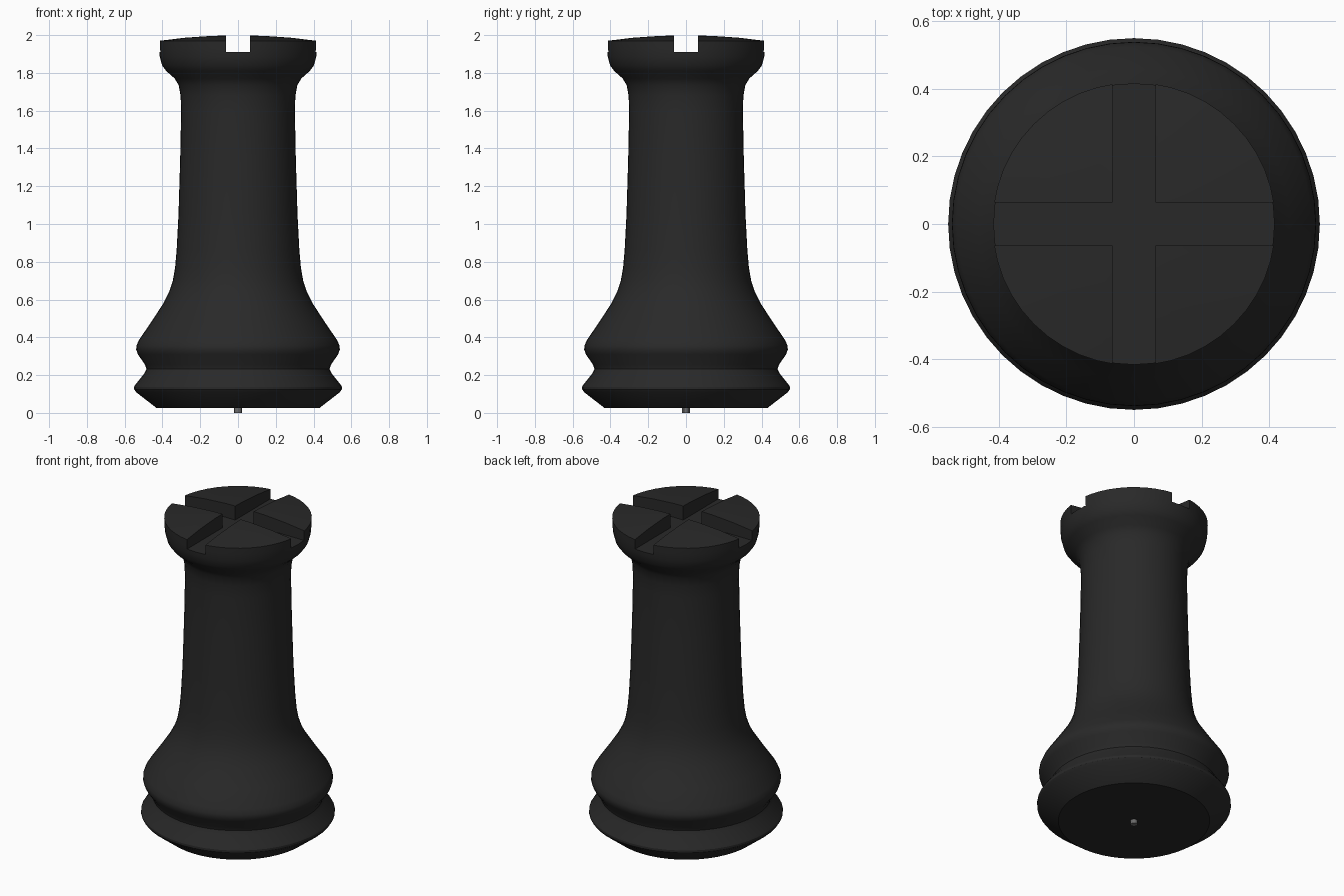
import bpy, bmesh, math
from mathutils import Matrix

if "Cube" in bpy.data.objects:
    bpy.data.objects.remove(bpy.data.objects["Cube"])


def material(name, rgb):
    m = bpy.data.materials.new(name)
    m.diffuse_color = (*rgb, 1)
    m.use_nodes = True
    m.node_tree.nodes["Principled BSDF"].inputs["Base Color"].default_value = m.diffuse_color
    return m


def make_object(name, bm, mat=None):
    bmesh.ops.recalc_face_normals(bm, faces=bm.faces)
    me = bpy.data.meshes.new(name)
    bm.to_mesh(me)
    bm.free()
    ob = bpy.data.objects.new(name, me)
    bpy.context.collection.objects.link(ob)
    if mat:
        me.materials.append(mat)
    return ob


def lathe(name, profile, segments, mat):
    bm = bmesh.new()
    verts = [bm.verts.new((r, 0, z)) for r, z in profile]
    edges = [bm.edges.new(p) for p in zip(verts, verts[1:])]
    bmesh.ops.spin(bm, geom=verts + edges, cent=(0, 0, 0), axis=(0, 0, 1),
                   angle=math.tau, steps=segments, use_duplicate=False)
    bmesh.ops.remove_doubles(bm, verts=bm.verts, dist=1e-4)
    return make_object(name, bm, mat)


def smooth(ob):
    bpy.ops.object.select_all(action='DESELECT')
    ob.select_set(True)
    bpy.context.view_layer.objects.active = ob
    bpy.ops.object.shade_smooth_by_angle(angle=math.radians(30))


black = material("black", (0.022, 0.022, 0.022))
grey = material("grey", (0.15, 0.15, 0.15))

# Turned body: base ring, collar, shaft, flared head, domed top
profile = [
    (0, 0.025), (0.43, 0.025), (0.54, 0.11), (0.55, 0.125), (0.55, 0.138),
    (0.543, 0.15), (0.495, 0.21), (0.485, 0.232), (0.492, 0.255),
    (0.53, 0.31), (0.539, 0.335), (0.538, 0.355), (0.525, 0.385),
    (0.46, 0.48), (0.395, 0.58), (0.365, 0.64), (0.345, 0.70), (0.333, 0.77),
    (0.325, 0.86), (0.315, 1.05), (0.306, 1.35), (0.301, 1.6), (0.304, 1.68),
    (0.314, 1.735), (0.335, 1.77), (0.38, 1.81), (0.402, 1.84),
    (0.414, 1.885), (0.418, 1.93), (0.419, 1.97),
    (0.29, 1.986), (0.15, 1.996), (0, 2.0)]
body = lathe("rook_body", profile, 48, black)

# Cross-shaped groove cut through the top
w, reach = 0.064, 0.7
bm = bmesh.new()
quarter = [(reach, -w), (reach, w), (w, w)]
outline = []
for k in range(4):
    c, s = round(math.cos(k * math.pi / 2)), round(math.sin(k * math.pi / 2))
    outline += [bm.verts.new((x * c - y * s, x * s + y * c, 1.91)) for x, y in quarter]
face = bm.faces.new(outline)
ext = bmesh.ops.extrude_face_region(bm, geom=[face])
top = [v for v in ext["geom"] if isinstance(v, bmesh.types.BMVert)]
bmesh.ops.translate(bm, verts=top, vec=(0, 0, 0.3))
cutter = make_object("groove_cutter", bm, black)
cutter.hide_render = True

cut = body.modifiers.new("grooves", 'BOOLEAN')
cut.operation = 'DIFFERENCE'
cut.solver = 'EXACT'
cut.object = cutter
bpy.context.view_layer.objects.active = body
bpy.ops.object.modifier_apply(modifier=cut.name)
bpy.data.objects.remove(cutter)
smooth(body)

# Small grey pin under the base
bm = bmesh.new()
bmesh.ops.create_cone(bm, cap_ends=True, segments=12, radius1=0.02, radius2=0.02,
                      depth=0.03, matrix=Matrix.Translation((0, 0, 0.015)))
pin = make_object("base_pin", bm, grey)
smooth(pin)
